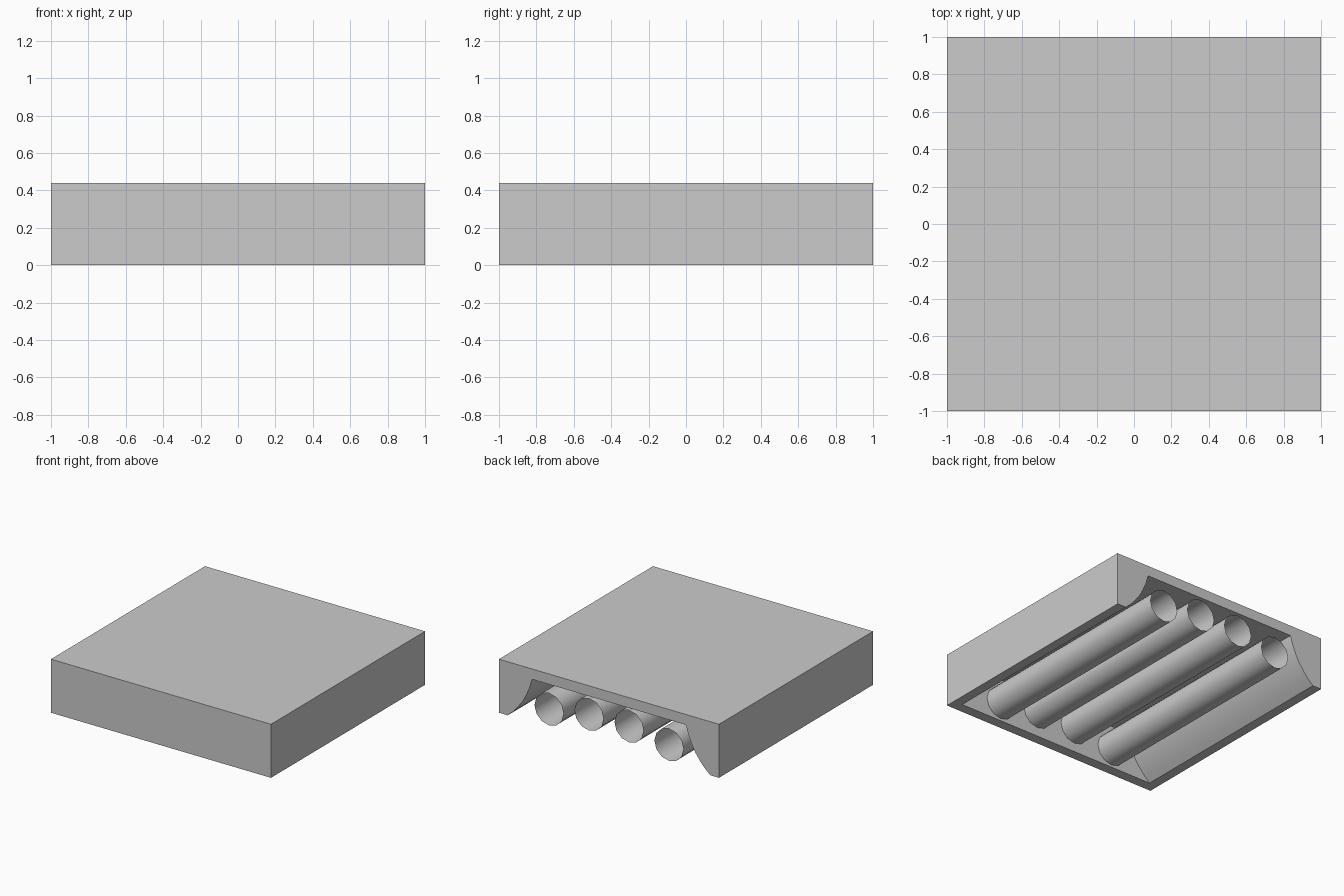
import bpy, bmesh, math

old = bpy.data.objects.get("Cube")
if old:
    bpy.data.objects.remove(old, do_unlink=True)

HEIGHT, CEILING = 0.44, 0.355
BACK, INNER_FRONT = 1.0, -0.915

grey = bpy.data.materials.new("light_grey")
grey.use_nodes = True
colour = (0.6, 0.6, 0.6, 1)
grey.diffuse_color = colour
bsdf = next(n for n in grey.node_tree.nodes if n.type == 'BSDF_PRINCIPLED')
bsdf.inputs["Base Color"].default_value = colour


def make_object(name, bm):
    bmesh.ops.recalc_face_normals(bm, faces=bm.faces)
    mesh = bpy.data.meshes.new(name)
    bm.to_mesh(mesh)
    bm.free()
    mesh.materials.append(grey)
    obj = bpy.data.objects.new(name, mesh)
    bpy.context.collection.objects.link(obj)
    return obj


def smooth(obj):
    bpy.ops.object.select_all(action='DESELECT')
    obj.select_set(True)
    bpy.context.view_layer.objects.active = obj
    bpy.ops.object.shade_smooth_by_angle(angle=math.radians(40))


def extrude_profile(points, y0, y1):
    """Extrude an x-z outline along y."""
    bm = bmesh.new()
    face = bm.faces.new([bm.verts.new((x, y0, z)) for x, z in points])
    result = bmesh.ops.extrude_face_region(bm, geom=[face])
    verts = [v for v in result["geom"] if isinstance(v, bmesh.types.BMVert)]
    bmesh.ops.translate(bm, verts=verts, vec=(0, y1 - y0, 0))
    return bm


# Housing block
housing = make_object("housing", extrude_profile(
    [(-1, 0), (1, 0), (1, HEIGHT), (-1, HEIGHT)], -1, BACK))

# Flared reflector channel, open below and at the back
flare = [(0.94, -0.02), (0.915, 0.005), (0.875, 0.04), (0.83, 0.09),
         (0.785, 0.15), (0.75, 0.215), (0.72, 0.285), (0.70, CEILING)]
outline = flare + [(-x, z) for x, z in reversed(flare)]
cutter = make_object("channel_cutter",
                     extrude_profile(outline, INNER_FRONT, BACK + 0.1))
cutter.hide_render = True

cut = housing.modifiers.new("channel", 'BOOLEAN')
cut.operation = 'DIFFERENCE'
cut.solver = 'EXACT'
cut.object = cutter
bpy.context.view_layer.objects.active = housing
bpy.ops.object.modifier_apply(modifier=cut.name)
bpy.data.objects.remove(cutter, do_unlink=True)
smooth(housing)

# Four open tubes, the inner pair set higher
for side, sign in (("right", -1), ("left", 1)):
    for place, x, z in (("outer", 0.545, 0.15), ("inner", 0.182, 0.205)):
        bm = bmesh.new()
        bmesh.ops.create_cone(bm, cap_ends=False, segments=12, radius1=0.132,
                              radius2=0.132, depth=BACK - INNER_FRONT)
        tube = make_object(f"{place}_tube_{side}", bm)
        tube.rotation_euler.x = math.pi / 2
        tube.location = (sign * x, (BACK + INNER_FRONT) / 2, z)
        smooth(tube)
